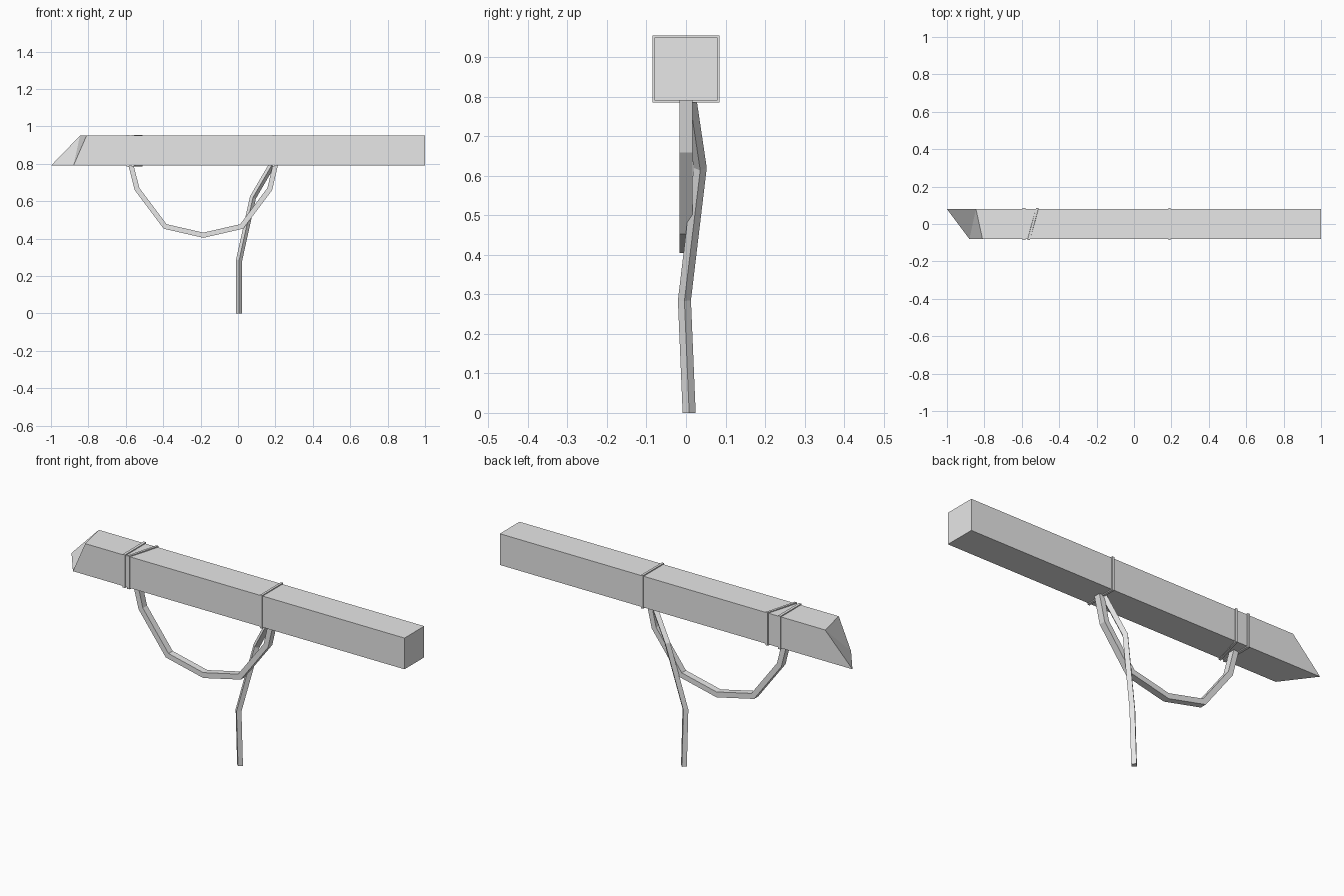
import bpy, bmesh
from mathutils import Vector

if "Cube" in bpy.data.objects:
    bpy.data.objects.remove(bpy.data.objects["Cube"], do_unlink=True)

GREY = (0.8, 0.8, 0.8, 1)
mat = bpy.data.materials.new("plain grey")
mat.use_nodes = True
mat.diffuse_color = GREY
mat.node_tree.nodes["Principled BSDF"].inputs["Base Color"].default_value = GREY

HALF, BOTTOM, TOP = 0.08, 0.79, 0.95


def finish(name, bm):
    bmesh.ops.recalc_face_normals(bm, faces=bm.faces)
    mesh = bpy.data.meshes.new(name)
    bm.to_mesh(mesh)
    bm.free()
    mesh.materials.append(mat)
    obj = bpy.data.objects.new(name, mesh)
    bpy.context.collection.objects.link(obj)
    return obj


def sweep(name, path, side, section, closed=False):
    """Carry a four-cornered section along a path with mitred corners."""
    pts = [Vector(p) for p in path]
    n = len(pts)
    side = Vector(side)
    bm = bmesh.new()
    rings = []
    for i, p in enumerate(pts):
        before = (p - pts[i - 1]).normalized() if i or closed else None
        after = (pts[(i + 1) % n] - p).normalized() if i < n - 1 or closed else None
        before, after = before or after, after or before
        tangent = (before + after).normalized()
        across = tangent.cross(side).normalized() / max(tangent.dot(after), 0.5)
        rings.append([bm.verts.new(p + side * a + across * b) for a, b in section])
    for i in range(n if closed else n - 1):
        lo, hi = rings[i], rings[(i + 1) % n]
        for k in range(4):
            j = (k + 1) % 4
            bm.faces.new((lo[k], lo[j], hi[j], hi[k]))
    if not closed:
        bm.faces.new(rings[0])
        bm.faces.new(rings[-1])
    return finish(name, bm)


def rect(a, b):
    return [(-a, -b), (a, -b), (a, b), (-a, b)]


def diamond(r):
    return [(-r, 0), (0, -r), (r, 0), (0, r)]


# Square beam with an obliquely cut end
bm = bmesh.new()
bmesh.ops.create_cube(bm, size=1)
cut = {(-1, -1): -0.88, (1, -1): -1.0, (-1, 1): -0.81, (1, 1): -0.845}
for v in bm.verts:
    sy, sz = (1 if v.co.y > 0 else -1), (1 if v.co.z > 0 else -1)
    x = 1.0 if v.co.x > 0 else cut[sy, sz]
    v.co = (x, sy * HALF, TOP if sz > 0 else BOTTOM)
# Crease the skewed cut from the low front corner to the high back corner
low = min(bm.verts, key=lambda v: (v.co - Vector((-0.88, -HALF, BOTTOM))).length)
high = min(bm.verts, key=lambda v: (v.co - Vector((-0.845, HALF, TOP))).length)
bmesh.ops.connect_verts(bm, verts=[low, high])
finish("beam", bm)

# Cord loops wrapped round the beam
for name, front, back, w in (("outer_wrap", -0.588, -0.588, 0.007),
                             ("slanted_wrap", -0.563, -0.517, 0.006),
                             ("rear_wrap", 0.19, 0.19, 0.006)):
    loop = [(front, -HALF, BOTTOM), (back, HALF, BOTTOM),
            (back, HALF, TOP), (front, -HALF, TOP)]
    sweep(name, loop, (1, 0, 0), rect(w, 0.005), closed=True)

# Hanging sling below the beam
sling = [(-0.573, 0.795), (-0.54, 0.665), (-0.39, 0.465), (-0.185, 0.418),
         (0.02, 0.465), (0.17, 0.665), (0.2, 0.795)]
sweep("sling", [(x, 0, z) for x, z in sling], (0, 1, 0), rect(0.017, 0.0135))

# Loose tail reaching the ground
tail = [(0.006, 0.008, 0), (0.006, -0.004, 0.285),
        (0.08, 0.036, 0.62), (0.182, 0.01, 0.795)]
sweep("loose_tail", tail, (0, 1, 0), diamond(0.0165))
